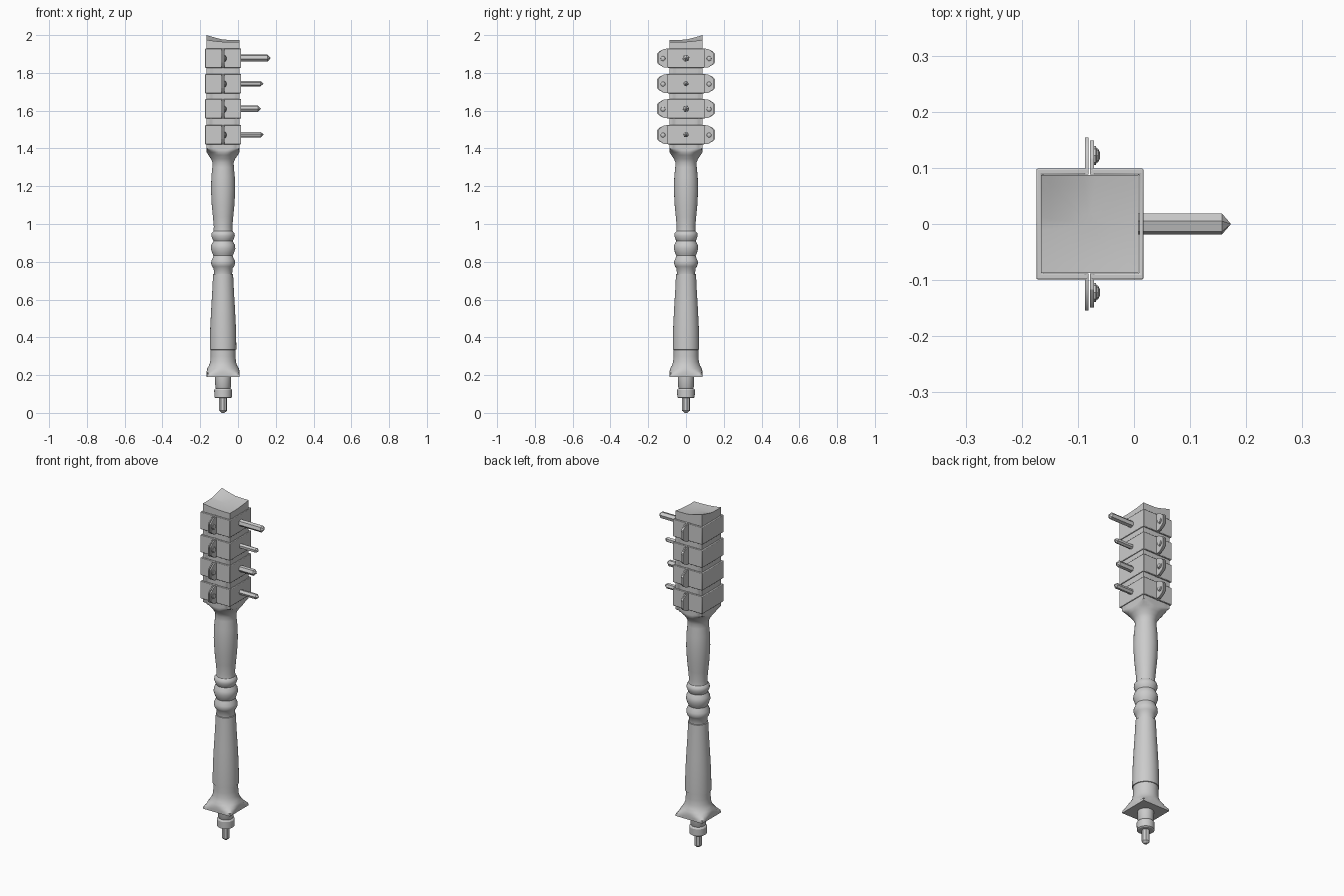
import bpy, bmesh, math
from mathutils import Matrix, Vector

if "Cube" in bpy.data.objects:
    bpy.data.objects.remove(bpy.data.objects["Cube"])

CX = -0.079          # leg axis
HALF = 0.087         # half width of the square blocks


def finish(name, bm, angle=30, bevel=0):
    bmesh.ops.recalc_face_normals(bm, faces=bm.faces)
    me = bpy.data.meshes.new(name)
    bm.to_mesh(me)
    bm.free()
    ob = bpy.data.objects.new(name, me)
    bpy.context.collection.objects.link(ob)
    if bevel:
        m = ob.modifiers.new("bevel", 'BEVEL')
        m.width, m.segments = bevel, 2
    bpy.ops.object.select_all(action='DESELECT')
    ob.select_set(True)
    bpy.context.view_layer.objects.active = ob
    if angle:
        bpy.ops.object.shade_smooth_by_angle(angle=math.radians(angle))
    return ob


def loft(bm, rings, cap_end=True):
    loops = [[bm.verts.new(p) for p in r] for r in rings]
    n = len(loops[0])
    for a, b in zip(loops, loops[1:]):
        for i in range(n):
            bm.faces.new((a[i], a[(i + 1) % n], b[(i + 1) % n], b[i]))
    bm.faces.new(loops[0][::-1])
    if cap_end:
        bm.faces.new(loops[-1])
    return loops


def circle(r, n, phase=0.0):
    return [(r * math.cos(2 * math.pi * i / n + phase),
             r * math.sin(2 * math.pi * i / n + phase)) for i in range(n)]


def prism(bm, pts, axis, lo, hi):
    """Extrude a polygon along x (pts are y,z) or z (pts are x,y)."""
    f = (lambda p, t: (t, p[0], p[1])) if axis == 'x' else (lambda p, t: (p[0], p[1], t))
    loft(bm, [[f(p, lo) for p in pts], [f(p, hi) for p in pts]])


# Turned leg: lathe radii clamped to the square stock
profile = [(.19, .14), (.205, .12), (.22, .097), (.235, .084), (.25, .075), (.27, .068),
           (.30, .066), (.334, .066), (.335, .070), (.36, .070), (.45, .068), (.55, .063),
           (.65, .057), (.734, .053), (.735, .048), (.765, .050), (.775, .058), (.79, .063),
           (.805, .062), (.82, .055), (.832, .051), (.845, .057), (.87, .065), (.89, .062),
           (.91, .051), (.92, .056), (.937, .062), (.952, .060), (.962, .051), (.985, .049),
           (1.04, .054), (1.10, .060), (1.18, .064), (1.25, .062), (1.30, .057),
           (1.325, .056), (1.345, .064), (1.365, .078), (1.38, .091), (1.39, .105),
           (1.40, .14)]
N = 48


def leg_ring(R):
    out = []
    for i in range(N):
        a = 2 * math.pi * i / N
        c, s = math.cos(a), math.sin(a)
        r = min(R, HALF / max(abs(c), abs(s)))
        out.append((r * c, r * s))
    return out


def broken_top(x, y):
    u, v = -x / HALF, y / HALF
    return (1.966 + .0045 * (u * u + v * v) + .006 * (u + v)
            + .013 * max(0, u) * max(0, v))


rings = [[(CX + x, y, z) for x, y in leg_ring(R)] for z, R in profile]
for k in (1, .8, .6, .4, .2):
    rings.append([(CX + x * k, y * k, broken_top(x * k, y * k)) for x, y in leg_ring(1)])
bm = bmesh.new()
loft(bm, rings)
finish("turned_leg", bm, 35)

# Ferrule and pin below the foot
bm = bmesh.new()
loft(bm, [[(CX + x, y, z) for x, y in circle(r, 24)] for z, r in
          [(.078, .040), (.082, .046), (.122, .047), (.127, .044), (.130, .038),
           (.135, .041), (.192, .043)]])
finish("foot_ferrule", bm)
bm = bmesh.new()
loft(bm, [[(CX + x, y, z) for x, y in circle(r, 8, .2)] for z, r in
          [(0, .008), (.012, .021), (.085, .021)]])
finish("foot_pin", bm)

# Clamps: two U-shaped halves, bolted ears, one spike each
# (height, spike end, spike radius, spike turn)
clamps = [(1.878, .172, .019, .25), (1.743, .134, .014, .6),
          (1.610, .121, .018, .1), (1.473, .136, .015, .9)]
IN, OUT, H = HALF + .001, .099, .051

for n, (z, end, rad, turn) in enumerate(clamps, 1):
    for side, x0, x1, xe, reach in (("back", -.174, -.081, -.087, .154),
                                    ("front", .017, -.078, -.071, .149)):
        t = .010 if side == "back" else -.007
        bm = bmesh.new()
        prism(bm, [(x1, OUT), (x0, OUT), (x0, -OUT), (x1, -OUT),
                   (x1, -IN), (x0 + t, -IN), (x0 + t, IN), (x1, IN)], 'z', z - H, z + H)
        finish(f"clamp_{side}_{n}", bm, 30, .003)
        # tapered ears
        bm = bmesh.new()
        for s in (1, -1):
            ear = [(IN, -H), (.117, -H + .002), (reach - .01, -.034), (reach, -.022),
                   (reach, .022), (reach - .01, .034), (.117, H - .002), (IN, H)]
            prism(bm, [(s * y, z + h) for y, h in ear], 'x', min(x1, xe), max(x1, xe))
        finish(f"clamp_ears_{side}_{n}", bm)

    # bolts through the ears
    bm = bmesh.new()
    for s in (1, -1):
        loft(bm, [[(x, s * .122 + a, z - .002 + b) for a, b in circle(r, 8)] for x, r in
                  [(-.073, .017), (-.068, .017), (-.067, .013), (-.064, .012), (-.061, .006)]])
    finish(f"clamp_bolts_{n}", bm)

    # pointed spike
    bm = bmesh.new()
    loft(bm, [[(x, a, z + b) for a, b in circle(r, 6, turn)] for x, r in
              [(.005, rad), (end - .015, rad), (end, .001)]])
    finish(f"spike_{n}", bm, 0)
